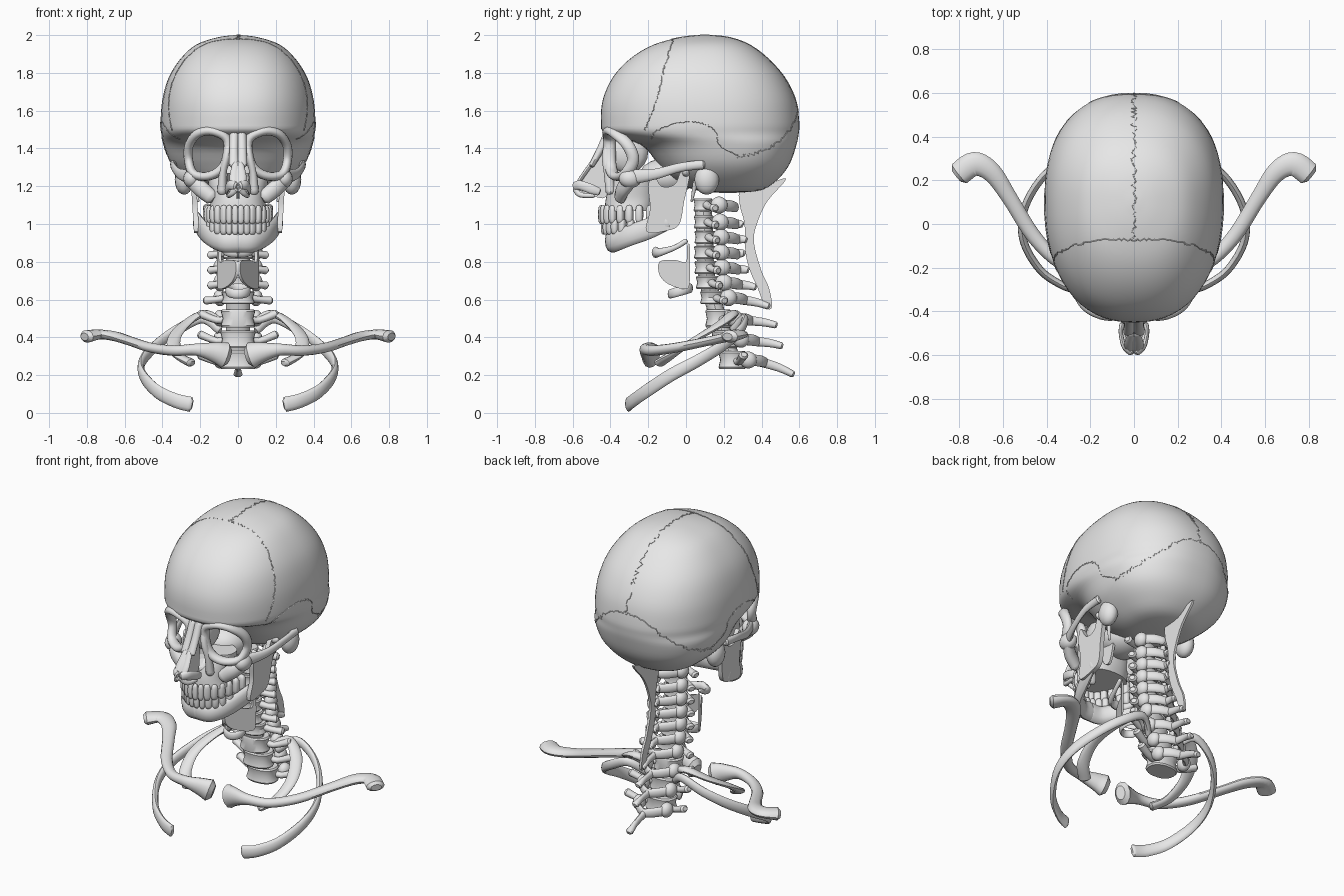
import bpy, bmesh, math, random
from mathutils import Vector, Matrix
from mathutils.bvhtree import BVHTree

random.seed(4)
if "Cube" in bpy.data.objects:
    bpy.data.objects.remove(bpy.data.objects["Cube"])

bone = bpy.data.materials.new("bone_grey")
bone.use_nodes = True
bone.diffuse_color = (0.8, 0.8, 0.8, 1)
bone.node_tree.nodes["Principled BSDF"].inputs["Base Color"].default_value = (0.8, 0.8, 0.8, 1)
made = []


def spline(pts, n=5, loop=False):
    """Catmull-Rom samples through tuples of any length."""
    m, out = len(pts), []
    for i in range(m if loop else m - 1):
        a, b, c, d = [pts[(i + k) % m if loop else min(max(i + k, 0), m - 1)] for k in (-1, 0, 1, 2)]
        for s in range(n):
            t = s / n
            out.append(tuple(q + t * (r - p) / 2 + t * t * (p - 2.5 * q + 2 * r - e / 2)
                             + t ** 3 * (1.5 * (q - r) + (e - p) / 2)
                             for p, q, r, e in zip(a, b, c, d)))
    return out if loop else out + [tuple(pts[-1])]


def skin(bm, rings, loop=False):
    vs = [[bm.verts.new(p) for p in ring] for ring in rings]
    k = len(vs[0])
    for i in range(len(vs) if loop else len(vs) - 1):
        a, b = vs[i], vs[(i + 1) % len(vs)]
        for j in range(k):
            bm.faces.new((a[j], a[(j + 1) % k], b[(j + 1) % k], b[j]))
    if not loop:
        bm.faces.new(vs[0])
        bm.faces.new(vs[-1])


def tube(bm, pts, up=(0, 0, 1), n=5, seg=12, loop=False):
    """Sweep an oval along (x, y, z, side radius, up radius) points."""
    path = spline(pts, n, loop)
    m, rings = len(path), []
    for i, p in enumerate(path):
        a = path[(i - 1) % m if loop else max(i - 1, 0)]
        b = path[(i + 1) % m if loop else min(i + 1, m - 1)]
        t = (Vector(b[:3]) - Vector(a[:3])).normalized()
        side = t.cross(Vector(up)).normalized()
        v = side.cross(t)

        def ring(scale, push):
            c = Vector(p[:3]) + t * push * min(p[3:])
            return [c + scale * (side * p[3] * math.cos(w) + v * p[4] * math.sin(w))
                    for w in (math.tau * j / seg for j in range(seg))]
        if i == 0 and not loop:
            rings.append(ring(0.6, -0.5))
        rings.append(ring(1, 0))
        if i == m - 1 and not loop:
            rings.append(ring(0.6, 0.5))
    skin(bm, rings, loop)


def oval(z, front, back, w, seg=64, power=0.87, mid=0.54):
    yc, pts = front + mid * (back - front), []
    for j in range(seg):
        c, s = math.cos(math.tau * j / seg), math.sin(math.tau * j / seg)
        depth = back - yc if s > 0 else yc - front
        pts.append((w * math.copysign(abs(c) ** power, c), yc + depth * math.copysign(abs(s) ** power, s), z))
    return pts


def blob(bm, loc, size, power=1.0, turn=0.0, tilt=0.0):
    new = bmesh.ops.create_uvsphere(bm, u_segments=16, v_segments=10, radius=1)["verts"]
    mat = (Matrix.Translation(loc) @ Matrix.Rotation(turn, 4, "Z") @ Matrix.Rotation(tilt, 4, "X")
           @ Matrix.Diagonal((*size, 1)))
    for v in new:
        v.co = mat @ Vector([math.copysign(abs(c) ** power, c) for c in v.co])


def plate(bm, outline, thick, x_at=lambda y, z: 0, n=4):
    """Thin sheet from a smoothed side outline."""
    pts = spline(outline, n, True)
    skin(bm, [[(x_at(y, z) + s * thick / 2, y, z) for y, z in pts] for s in (-1, 1)])


def finish(bm, name, mirror=False):
    bmesh.ops.recalc_face_normals(bm, faces=bm.faces)
    mesh = bpy.data.meshes.new(name)
    bm.to_mesh(mesh)
    bm.free()
    mesh.materials.append(bone)
    ob = bpy.data.objects.new(name, mesh)
    bpy.context.collection.objects.link(ob)
    if mirror:
        ob.modifiers.new("Mirror", "MIRROR")
    made.append(ob)
    return ob


def part(name, maker, *args, mirror=False, **kw):
    bm = bmesh.new()
    maker(bm, *args, **kw)
    return finish(bm, name, mirror)


# Cranium: stacked ovals (height, front, back, half width)
levels = [(1.165, .18, .26, .03), (1.18, .05, .40, .18), (1.24, -.08, .49, .28), (1.32, -.15, .55, .355),
          (1.42, -.24, .585, .393), (1.48, -.425, .597, .405), (1.54, -.45, .60, .41), (1.66, -.44, .58, .40),
          (1.78, -.385, .52, .365), (1.88, -.29, .43, .30), (1.95, -.17, .335, .22), (1.988, -.03, .23, .11),
          (2.0, .08, .12, .02)]
bm = bmesh.new()
skin(bm, [oval(*lv) for lv in spline(levels, 4)])
bmesh.ops.recalc_face_normals(bm, faces=bm.faces)
surface = BVHTree.FromBMesh(bm)
finish(bm, "cranium")


# Sutures: fine jagged seams laid on the cranium
def suture(name, pts, rough, mirror=True):
    centre, path = Vector((0, .08, 1.5)), []
    for p in spline(pts, 14):
        q = Vector(p) + Vector([random.uniform(-rough, rough) for _ in range(3)])
        if abs(p[0]) < .001 and mirror:
            q.x = 0
        hit = surface.ray_cast(centre, (q - centre).normalized())[0]
        path.append((*hit, .003, .003))
    part(name, tube, path, up=(.31, .2, .93), n=1, seg=5, mirror=mirror)


suture("coronal_suture", [(0, -.08, 2), (.15, -.07, 1.95), (.28, -.1, 1.85), (.34, -.13, 1.7),
                          (.34, -.17, 1.58), (.33, -.2, 1.5)], .006)
suture("sagittal_suture", [(0, -.08, 2), (0, .12, 2), (0, .35, 1.93), (0, .52, 1.78), (0, .6, 1.6)], .014, False)
suture("lambdoid_suture", [(0, .6, 1.6), (.12, .59, 1.57), (.25, .5, 1.46), (.34, .36, 1.38), (.38, .28, 1.35)], .009)
suture("squamous_suture", [(.33, -.2, 1.45), (.38, -.1, 1.52), (.4, .05, 1.54), (.4, .15, 1.5),
                           (.4, .18, 1.42), (.38, .28, 1.36)], .004)

# Skull base and temporal processes
part("skull_base", blob, (0, -.1, 1.25), (.13, .15, .1))
part("mastoid_process", blob, (.285, .11, 1.235), (.05, .065, .08), mirror=True)
part("styloid_process", tube, [(.23, .05, 1.22, .014, .014), (.21, .03, 1.12, .006, .006)], up=(0, 1, 0), mirror=True)
part("pterygoid_plate", plate, [(-.17, 1.25), (-.16, 1.1), (-.1, 1.08), (-.07, 1.24)], .015,
     lambda y, z: .09, mirror=True)

# Eye sockets and cheeks
rim = [(.055, -.405, 1.44), (.13, -.41, 1.49), (.21, -.375, 1.48), (.258, -.31, 1.42),
       (.262, -.28, 1.34), (.235, -.32, 1.265), (.15, -.375, 1.255), (.075, -.4, 1.31)]
part("orbit_rim", tube, [(*p, .024, .032) for p in rim], up=(0, -1, 0), loop=True, mirror=True)
part("orbit_inner_wall", blob, (0, -.31, 1.38), (.055, .11, .11))
bm = bmesh.new()
blob(bm, (.245, -.295, 1.24), (.045, .06, .05))
tube(bm, [(.25, -.29, 1.235, .03, .04), (.2, -.33, 1.19, .035, .045), (.14, -.35, 1.14, .03, .04)])
tube(bm, [(.255, -.28, 1.25, .02, .04), (.31, -.16, 1.265, .014, .028), (.34, -.03, 1.3, .014, .024),
          (.34, .09, 1.315, .02, .025)])
finish(bm, "cheekbone", True)

# Upper jaw with the nasal opening cut in
upper = part("upper_jaw", skin, [oval(*lv, seg=40) for lv in spline(
    [(1.07, -.43, -.17, .15), (1.13, -.425, -.15, .145), (1.2, -.405, -.15, .155), (1.27, -.37, -.18, .165)])])
cutter = part("nasal_cutter", blob, (0, -.4, 1.25), (.06, .12, .085))
cutter.hide_render = True
cutter.hide_viewport = True
made.remove(cutter)
cut = upper.modifiers.new("Nasal opening", "BOOLEAN")
cut.object, cut.operation = cutter, "DIFFERENCE"

# Nose: bones, septum and cartilages
bm = bmesh.new()
tube(bm, [(.02, -.415, 1.47, .025, .025), (.022, -.455, 1.39, .024, .02), (.022, -.5, 1.31, .026, .015)], up=(0, -1, 0))
tube(bm, [(.045, -.4, 1.45, .02, .025), (.06, -.42, 1.36, .02, .025), (.08, -.41, 1.27, .02, .025),
          (.085, -.4, 1.17, .025, .025)], up=(0, -1, 0))
finish(bm, "nasal_bone", True)
part("nasal_septum", plate, [(-.41, 1.42), (-.5, 1.33), (-.575, 1.23), (-.57, 1.18), (-.41, 1.15)], .018)
bm = bmesh.new()
tube(bm, [(.014, -.585, 1.2, .018, .025), (.045, -.56, 1.205, .012, .025), (.06, -.5, 1.185, .01, .025),
          (.055, -.46, 1.17, .012, .02)])
tube(bm, [(.012, -.585, 1.185, .014, .02), (.04, -.56, 1.155, .012, .014), (.05, -.49, 1.15, .012, .012)])
tube(bm, [(.012, -.5, 1.32, .018, .012), (.02, -.55, 1.25, .025, .012), (.02, -.575, 1.21, .02, .012)], up=(0, -1, 0))
finish(bm, "nose_cartilage", True)

# Teeth: two arches of rounded pegs
for name, z, reach, half in (("upper_teeth", 1.05, .285, .05), ("lower_teeth", .985, .27, .042)):
    bm = bmesh.new()
    for i in range(8):
        a = math.radians(5.5 + 11.3 * i)
        thick = .016 if i < 3 else .026
        blob(bm, (.16 * math.sin(a), -.165 - reach * math.cos(a), z), (.0165 if i < 2 else .02, thick, half),
             power=.65, turn=math.atan2(reach * math.sin(a), .16 * math.cos(a)))
    finish(bm, name, True)

# Lower jaw: curved body, upright branch and joint head
bm = bmesh.new()
tube(bm, [(0, -.395, .912, .035, .062), (.075, -.38, .908, .035, .058), (.145, -.31, .935, .028, .055),
          (.19, -.2, .975, .024, .055), (.22, -.1, 1.02, .02, .05)])
plate(bm, [(-.21, .96), (-.1, .965), (-.035, 1.0), (-.01, 1.12), (.02, 1.27), (-.025, 1.28), (-.06, 1.21),
           (-.13, 1.2), (-.175, 1.27), (-.2, 1.2), (-.19, 1.08)], .028, lambda y, z: .222 + .06 * (z - 1))
blob(bm, (.24, .0, 1.275), (.045, .022, .025))
finish(bm, "lower_jaw", True)

# Throat: hyoid and larynx cartilages
part("hyoid", tube, [(0, -.16, .85, .022, .03), (.055, -.14, .85, .016, .022), (.09, -.06, .875, .012, .014),
                     (.1, 0, .91, .014, .014)], mirror=True)
part("thyroid_cartilage", plate, [(-.14, .80), (-.14, .73), (-.09, .68), (0, .655), (.02, .7), (.02, .88),
                                  (.005, .88), (0, .8), (-.06, .81)], .014, lambda y, z: .008 + .6 * (y + .14), mirror=True)
ring_pts = [(.055 * math.cos(a), -.03 + .055 * math.sin(a), .645 + .015 * math.sin(a), .012, .025)
            for a in (math.tau * k / 12 for k in range(12))]
part("cricoid_cartilage", tube, ring_pts, n=2, loop=True)

# Neck and upper back vertebrae: (body z, body y, spine tip y, spine tip z)
column = [(1.1, .09, .28, 1.09), (1.01, .095, .31, .99), (.93, .1, .33, .91), (.85, .1, .32, .84),
          (.77, .105, .34, .75), (.69, .115, .38, .66), (.61, .14, .45, .56), (.5, .17, .49, .46),
          (.39, .205, .52, .35), (.28, .245, .58, .2)]
for i, (z, y, tip_y, tip_z) in enumerate(column):
    low = i > 6
    w, d, h = .07 + .003 * i, .05 + .0025 * i, .047 if low else .034
    reach = .2 if low else (.17 if i in (0, 6) else .145)
    bm = bmesh.new()
    skin(bm, [oval(z + h * k, y - d * s, y + d * s, w * s, seg=24, mid=.5)
              for k, s in ((-1, .93), (-.8, 1), (0, .88), (.8, 1), (1, .93))])
    for s in (-1, 1):
        blob(bm, (s * .095, y + .085, z), (.036, .045, .045), tilt=.5)
        tube(bm, [(s * .06, y + .02, z, .022, .022), (s * .11, y + .035, z - .01, .02, .018),
                  (s * reach, y + .06, z - .015 + .04 * low, .026, .022)], n=3)
        tube(bm, [(s * .095, y + .1, z, .02, .03), (s * .05, y + .15, z - .005, .016, .03),
                  (0, y + .175, z - .012, .016, .026)], n=3)
    tube(bm, [(0, y + .15, z - .01, .02, .026), (0, (y + .16 + tip_y) / 2, (z + tip_z) / 2, .014, .022),
              (0, tip_y - .015, tip_z + .005, .024, .018)], n=3)
    finish(bm, f"vertebra_{i + 1}")
part("spinal_discs", tube, [(0, y, z, .064, .045) for z, y, _, _ in column], up=(0, -1, 0), n=3)
part("neck_ligament", plate, [(.29, 1.19), (.4, 1.2), (.53, 1.24), (.43, 1.12), (.375, 1.0), (.36, .9), (.4, .75),
                              (.44, .66), (.455, .56), (.42, .56), (.38, .66), (.34, .75), (.315, .85),
                              (.31, 1.0), (.285, 1.1)], .014)

# Collarbones and first two pairs of ribs
part("collarbone", tube, [(.07, -.185, .305, .05, .07), (.12, -.2, .32, .04, .055), (.22, -.215, .335, .03, .032),
                          (.34, -.175, .33, .03, .028), (.46, -.055, .345, .034, .026), (.57, .12, .38, .036, .024),
                          (.65, .235, .405, .045, .026), (.73, .275, .415, .055, .026), (.8, .23, .405, .055, .034)],
     mirror=True)
part("first_rib", tube, [(.1, .22, .49, .022, .022), (.18, .25, .525, .03, .02), (.28, .18, .47, .036, .016),
                         (.34, .05, .39, .036, .016), (.32, -.07, .31, .036, .018), (.25, -.14, .265, .036, .022)],
     mirror=True)
second = [(.1, .25, .44), (.19, .31, .5), (.32, .29, .44), (.43, .2, .36), (.505, .06, .275),
          (.505, -.08, .2), (.43, -.21, .115), (.33, -.28, .065), (.25, -.305, .045)]
part("second_rib", tube, [(*p, .018, .024 + .002 * k) for k, p in enumerate(second)], mirror=True)

# Smooth shading with sharp rims kept
bpy.ops.object.select_all(action="DESELECT")
for ob in made:
    ob.select_set(True)
bpy.context.view_layer.objects.active = made[0]
bpy.ops.object.shade_smooth_by_angle(angle=math.radians(40))
